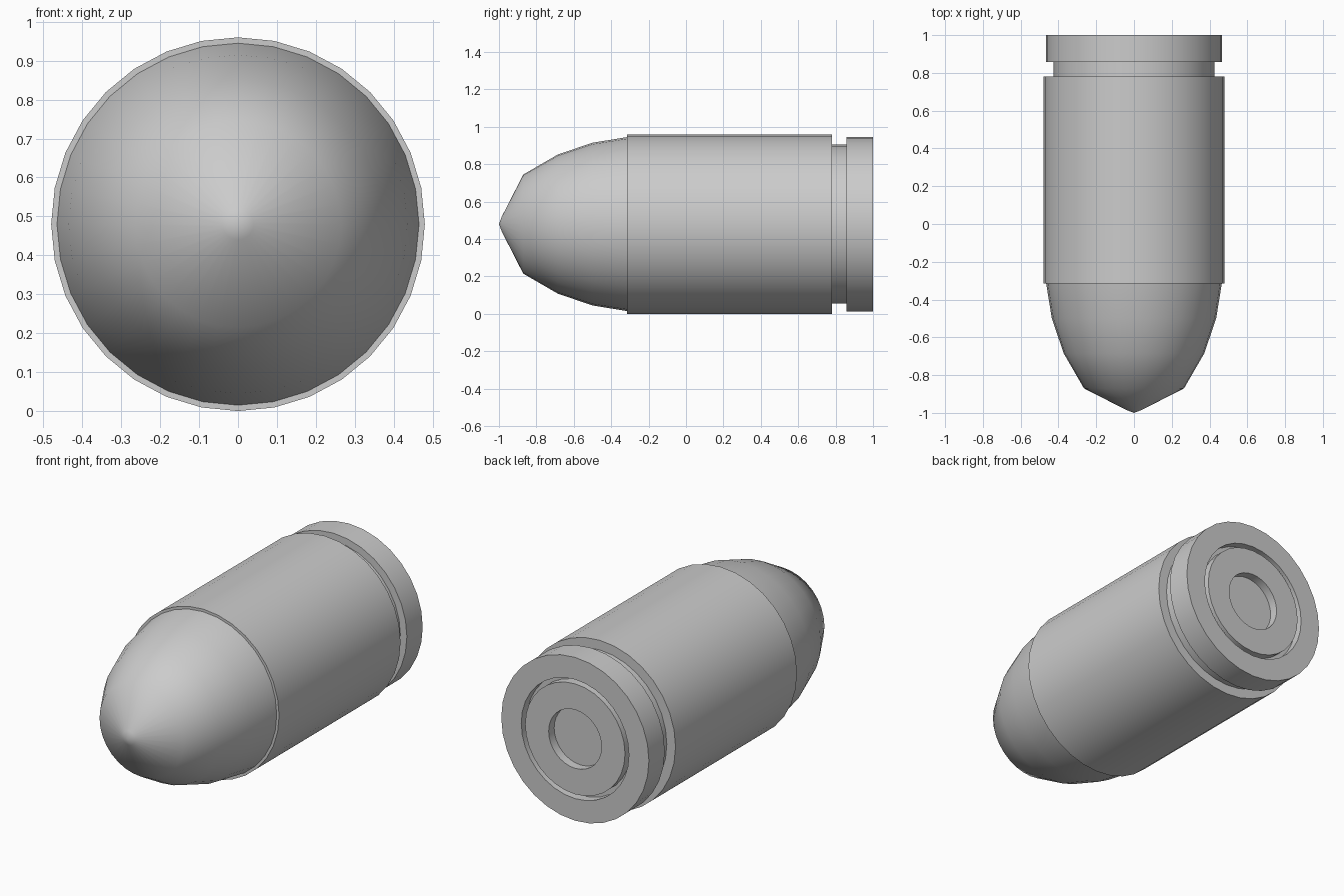
import bpy, bmesh, math

if "Cube" in bpy.data.objects:
    bpy.data.objects.remove(bpy.data.objects["Cube"])

SIDES = 32
CENTRE_Z = 0.48


def lathe(name, profile):
    """Revolve (radius, y) points, ordered front to back, around the y axis."""
    bm = bmesh.new()
    rings = []
    for r, y in profile:
        if r == 0:
            rings.append([bm.verts.new((0, y, CENTRE_Z))] * SIDES)
        else:
            rings.append([bm.verts.new((r * math.sin(2 * math.pi * i / SIDES), y,
                                        CENTRE_Z + r * math.cos(2 * math.pi * i / SIDES)))
                          for i in range(SIDES)])
    for a, b in zip(rings, rings[1:]):
        for i in range(SIDES):
            j = (i + 1) % SIDES
            corners = list(dict.fromkeys((a[i], b[i], b[j], a[j])))
            bm.faces.new(corners)
    # wind outward: the first band must face away from the axis or forwards
    bm.normal_update()
    f = bm.faces[:][0] if not hasattr(bm.faces, "ensure_lookup_table") else None
    bm.faces.ensure_lookup_table()
    f = bm.faces[0]
    c = f.calc_center_median()
    (r0, y0), (r1, y1) = profile[0], profile[1]
    n_r, n_y = y1 - y0, r0 - r1
    d = math.hypot(c.x, c.z - CENTRE_Z)
    want = n_r * (f.normal.x * c.x + f.normal.z * (c.z - CENTRE_Z)) / d + n_y * f.normal.y
    if want < 0:
        bmesh.ops.reverse_faces(bm, faces=bm.faces[:])
    mesh = bpy.data.meshes.new(name)
    bm.to_mesh(mesh)
    bm.free()
    obj = bpy.data.objects.new(name, mesh)
    bpy.context.collection.objects.link(obj)
    bpy.ops.object.select_all(action='DESELECT')
    obj.select_set(True)
    bpy.context.view_layer.objects.active = obj
    bpy.ops.object.shade_smooth_by_angle(angle=math.radians(40))
    return obj


# Rounded nose with a blunt tip
lathe("nose", [(0, -1), (0.04, -0.985), (0.265, -0.87), (0.372, -0.685),
               (0.435, -0.5), (0.465, -0.315)])

# Case wall, extraction groove, rim and the ring channel in the base
lathe("case", [(0.465, -0.315), (0.48, -0.315), (0.48, 0.78), (0.425, 0.78),
               (0.425, 0.857), (0.466, 0.857), (0.466, 1), (0.34, 1),
               (0.34, 0.95), (0.315, 0.95)])

# Central cap with a round dimple
lathe("primer", [(0.315, 0.95), (0.315, 1), (0.167, 1), (0.167, 0.95), (0, 0.95)])
